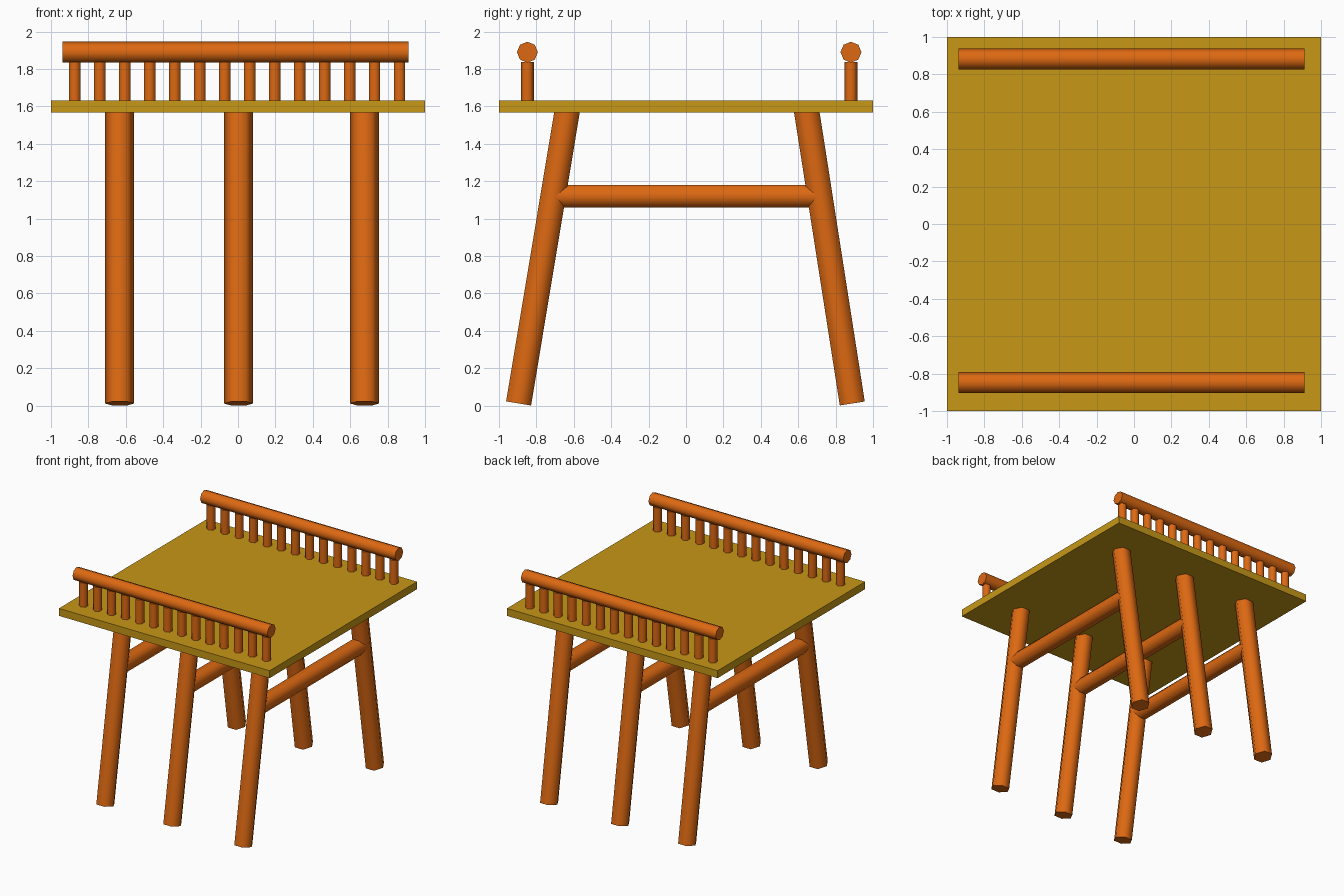
import bpy, math
from mathutils import Vector

if "Cube" in bpy.data.objects:
    bpy.data.objects.remove(bpy.data.objects["Cube"])


def material(name, rgb):
    m = bpy.data.materials.new(name)
    m.diffuse_color = (*rgb, 1)
    m.use_nodes = True
    m.node_tree.nodes["Principled BSDF"].inputs["Base Color"].default_value = m.diffuse_color
    return m


WOOD = material("orange_wood", (0.72, 0.14, 0.006))
PLANK = material("yellow_plank", (0.57, 0.31, 0.008))


def add_object(name, verts, faces, mat):
    me = bpy.data.meshes.new(name)
    me.from_pydata(verts, [], faces)
    me.materials.append(mat)
    ob = bpy.data.objects.new(name, me)
    bpy.context.collection.objects.link(ob)
    return ob


def pole(name, a, b, r, sides, corner):
    """Smooth-sided prism from a to b with one corner facing 'corner'."""
    a, b = Vector(a), Vector(b)
    axis = (b - a).normalized()
    u = Vector(corner)
    u = (u - axis * u.dot(axis)).normalized()
    v = axis.cross(u)
    verts = []
    for end in (a, b):
        for i in range(sides):
            t = 2 * math.pi * i / sides
            verts.append(end + r * (math.cos(t) * u + math.sin(t) * v))
    faces = [(i, (i + 1) % sides, (i + 1) % sides + sides, i + sides) for i in range(sides)]
    faces += [tuple(reversed(range(sides))), tuple(range(sides, 2 * sides))]
    ob = add_object(name, verts, faces, WOOD)
    for p in ob.data.polygons:
        p.use_smooth = len(p.vertices) == 4
    return ob


X, Y, Z = (1, 0, 0), (0, 1, 0), (0, 0, 1)

# Platform deck
bpy.ops.mesh.primitive_cube_add(size=1, location=(0, 0, 1.6))
deck = bpy.context.object
deck.name = "deck"
deck.scale = (2, 2, 0.064)
deck.data.materials.append(PLANK)

# Splayed hexagonal legs with a cross brace for each pair
for i, x in enumerate((-0.633, 0.003, 0.677)):
    pole(f"front_leg_{i}", (x, -0.895, 0.012), (x, -0.631, 1.6), 0.078, 6, X)
    pole(f"back_leg_{i}", (x, 0.889, 0.012), (x, 0.641, 1.6), 0.078, 6, X)
    pole(f"cross_brace_{i}", (x, -0.705, 1.12), (x, 0.71, 1.12), 0.07, 6, X)

# Handrails on rows of balusters
for side, y in (("front", -0.848), ("back", 0.882)):
    pole(f"{side}_handrail", (-0.938, y, 1.89), (0.911, y, 1.89), 0.056, 8, Z)
    for i in range(14):
        x = -0.873 + i * 0.1336
        pole(f"{side}_baluster_{i}", (x, y, 1.61), (x, y, 1.838), 0.035, 6, Y)
